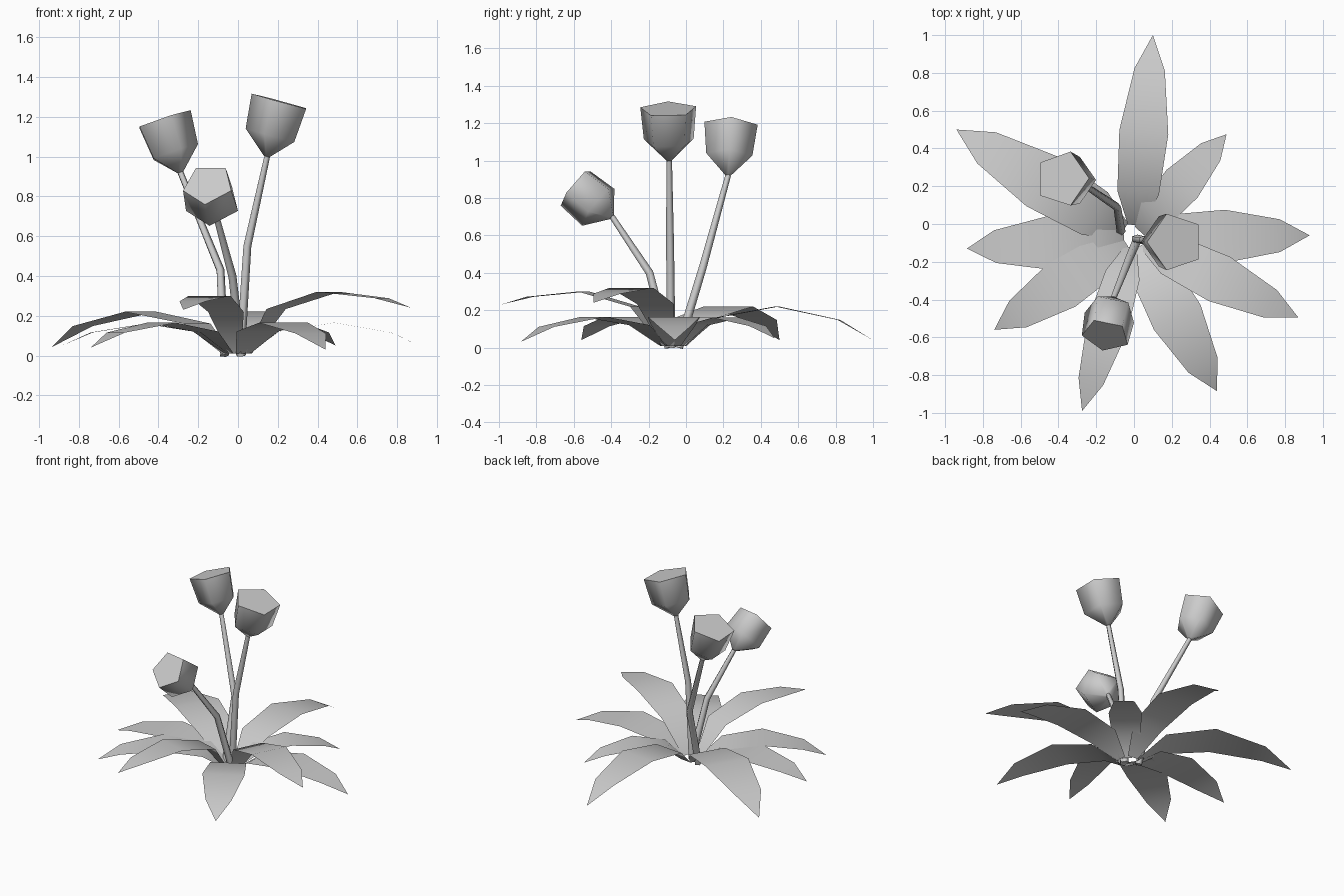
import bpy, bmesh, math
from mathutils import Vector

if "Cube" in bpy.data.objects:
    bpy.data.objects.remove(bpy.data.objects["Cube"])

CENTRE = Vector((0.0, -0.07, 0.0))


def make_object(name, bm, angle=80):
    bmesh.ops.recalc_face_normals(bm, faces=bm.faces)
    mesh = bpy.data.meshes.new(name)
    bm.to_mesh(mesh)
    bm.free()
    ob = bpy.data.objects.new(name, mesh)
    bpy.context.collection.objects.link(ob)
    bpy.ops.object.select_all(action='DESELECT')
    ob.select_set(True)
    bpy.context.view_layer.objects.active = ob
    bpy.ops.object.shade_smooth_by_angle(angle=math.radians(angle))
    return ob


def leaf(name, tx, ty, tip_z, width, peak):
    # flat-bladed arched strip ending in a point
    bm = bmesh.new()
    reach = Vector((tx, ty, 0)) - CENTRE
    d = reach.normalized()
    side = Vector((-d.y, d.x, 0))
    sections = [
        (0.06, 0.30, 0.01),
        (0.22, 0.85, 0.73 * peak),
        (0.52, 1.00, peak),
        (0.83, 0.62, tip_z + 0.6 * (peak - tip_z)),
    ]
    rows = []
    for t, w, z in sections:
        c = CENTRE + reach * t + Vector((0, 0, z))
        rows.append([bm.verts.new(c + side * (s * w * width / 2)) for s in (1, -1)])
    for a, b in zip(rows, rows[1:]):
        bm.faces.new((a[0], a[1], b[1], b[0]))
    tip = bm.verts.new((tx, ty, tip_z))
    bm.faces.new((rows[-1][0], rows[-1][1], tip))
    return make_object(name, bm)


def loft(name, rings, ref):
    # pentagonal rings (centre, axis, radius), bridged and capped
    bm = bmesh.new()
    loops = []
    for c, axis, r in rings:
        axis = axis.normalized()
        u = (ref - axis * ref.dot(axis)).normalized()
        v = axis.cross(u)
        angles = [2 * math.pi * i / 5 for i in range(5)]
        loops.append([bm.verts.new(c + (u * math.cos(a) + v * math.sin(a)) * r) for a in angles])
    for a, b in zip(loops, loops[1:]):
        for i in range(5):
            j = (i + 1) % 5
            bm.faces.new((a[i], a[j], b[j], b[i]))
    bm.faces.new(loops[0][::-1])
    bm.faces.new(loops[-1])
    return make_object(name, bm)


# Leaf rosette: tip x, tip y, tip z, width, arch height
leaves = [
    (0.10, 1.00, 0.04, 0.26, 0.22),
    (0.49, 0.475, 0.05, 0.22, 0.16),
    (0.93, -0.06, 0.04, 0.28, 0.165),
    (0.87, -0.495, 0.24, 0.26, 0.32),
    (0.44, -0.885, 0.03, 0.28, 0.165),
    (-0.275, -0.99, 0.23, 0.22, 0.30),
    (-0.74, -0.56, 0.04, 0.27, 0.165),
    (-0.885, -0.13, 0.05, 0.28, 0.16),
    (-0.94, 0.50, 0.04, 0.31, 0.22),
]
for i, data in enumerate(leaves):
    leaf(f"leaf_{i + 1}", *data)

# Flowers: stem path, rim centre, lower radius, rim radius, corner direction
flowers = [
    ([(0.01, -0.08, 0), (0.045, -0.085, 0.55), (0.145, -0.09, 1.0)],
     (0.22, -0.095, 1.275), 0.14, 0.157, (-1, 0, 0)),
    ([(-0.07, -0.04, 0), (-0.09, 0.09, 0.43), (-0.29, 0.225, 0.92)],
     (-0.38, 0.24, 1.185), 0.13, 0.15, (1, 0, 0)),
    ([(0.015, -0.09, 0), (-0.03, -0.195, 0.40), (-0.11, -0.395, 0.70)],
     (-0.15, -0.59, 0.86), 0.14, 0.13, (0, 0, -1)),
]
for i, (path, rim, low_r, rim_r, ref) in enumerate(flowers):
    p = [Vector(q) for q in path]
    ref = Vector(ref)
    # bent stem
    tangents = [p[1] - p[0], p[2] - p[0], p[2] - p[1]]
    stem_ref = Vector((1, 0, 0))
    loft(f"stem_{i + 1}", [(c, t, r) for c, t, r in zip(p, tangents, (0.025, 0.022, 0.016))], stem_ref)
    # cup-shaped bud
    axis = Vector(rim) - p[2]
    loft(f"bud_{i + 1}", [(p[2], axis, 0.016),
                          (p[2] + axis * 0.38, axis, low_r),
                          (Vector(rim), axis, rim_r)], ref)
